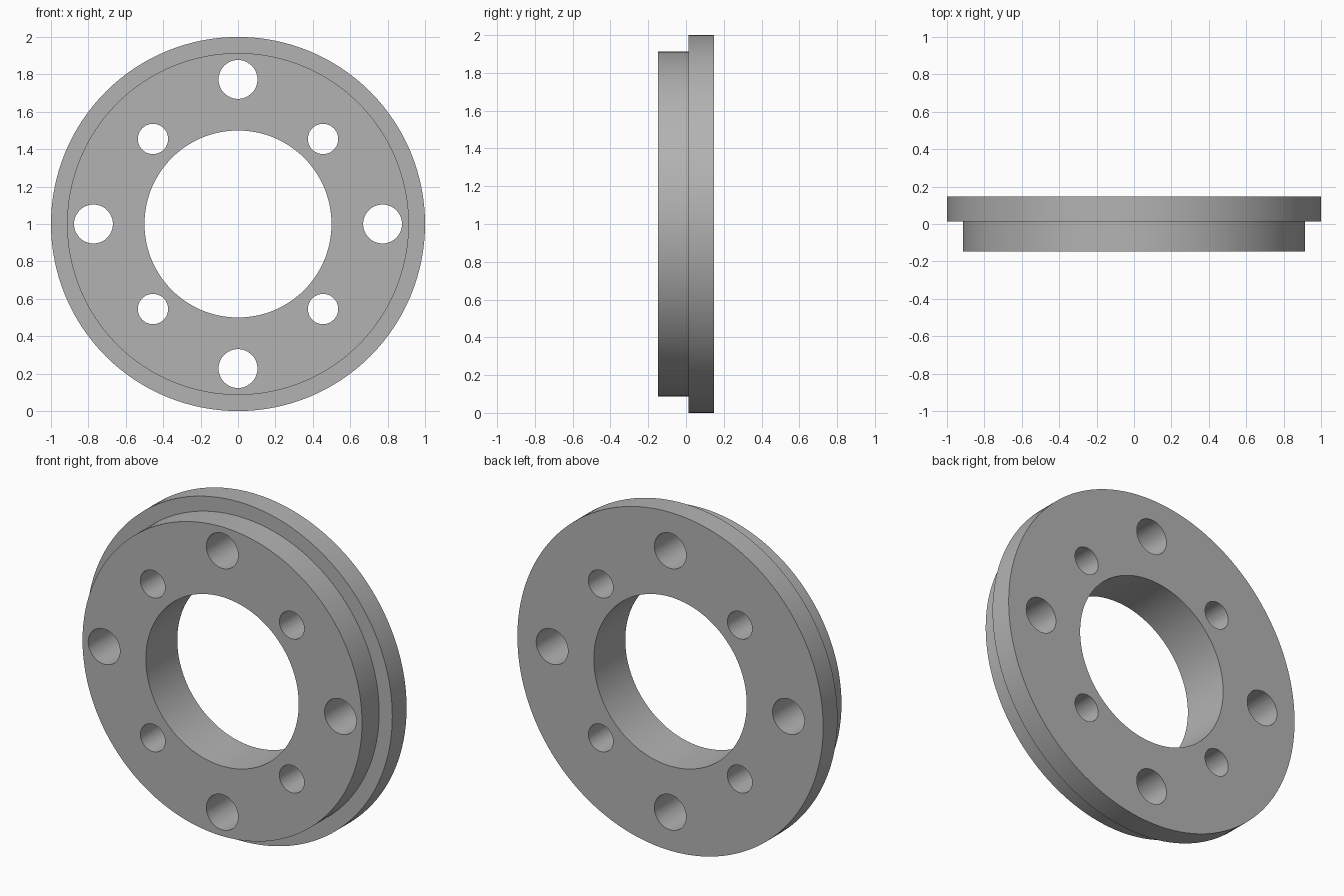
import bpy, bmesh, math
from mathutils import Matrix, Vector

cube = bpy.data.objects.get("Cube")
if cube:
    bpy.data.objects.remove(cube, do_unlink=True)

CENTRE_Z = 1.0
HALF = 0.147        # half thickness of the ring
STEP = 0.013        # depth where the rim begins
SEGMENTS = 128

# Material
grey = bpy.data.materials.new("light_grey")
grey.use_nodes = True
colour = (0.45, 0.45, 0.45, 1)
grey.diffuse_color = colour
grey.node_tree.nodes["Principled BSDF"].inputs["Base Color"].default_value = colour


def make_object(name, bm):
    bmesh.ops.recalc_face_normals(bm, faces=bm.faces)
    mesh = bpy.data.meshes.new(name)
    bm.to_mesh(mesh)
    bm.free()
    mesh.materials.append(grey)
    obj = bpy.data.objects.new(name, mesh)
    bpy.context.collection.objects.link(obj)
    return obj


# Stepped ring: (radius, y) profile revolved about the y axis
profile = [(0.5, -HALF), (0.914, -HALF), (0.914, STEP),
           (1.0, STEP), (1.0, HALF), (0.5, HALF)]
bm = bmesh.new()
points = [bm.verts.new((r, y, CENTRE_Z)) for r, y in profile]
edges = [bm.edges.new((a, b)) for a, b in zip(points, points[1:] + points[:1])]
bmesh.ops.spin(bm, geom=points + edges, cent=(0, 0, CENTRE_Z), axis=(0, 1, 0),
               angle=math.tau, steps=SEGMENTS, use_merge=True)
bmesh.ops.remove_doubles(bm, verts=bm.verts, dist=1e-5)
ring = make_object("flange_ring", bm)

# Cutter: four large holes on the axes, four small ones on the diagonals
bm = bmesh.new()
for i in range(8):
    distance, radius = (0.773, 0.104) if i % 2 == 0 else (0.643, 0.081)
    angle = i * math.tau / 8
    place = Vector((distance * math.cos(angle), 0, CENTRE_Z + distance * math.sin(angle)))
    bmesh.ops.create_cone(bm, cap_ends=True, segments=48, radius1=radius,
                          radius2=radius, depth=1,
                          matrix=Matrix.Translation(place) @ Matrix.Rotation(math.pi / 2, 4, "X"))
cutter = make_object("bolt_hole_cutter", bm)
cutter.hide_render = True

# Drill the holes, then discard the cutter
drill = ring.modifiers.new("bolt_holes", "BOOLEAN")
drill.operation = "DIFFERENCE"
drill.solver = "EXACT"
drill.object = cutter
bpy.ops.object.select_all(action="DESELECT")
ring.select_set(True)
bpy.context.view_layer.objects.active = ring
bpy.ops.object.modifier_apply(modifier=drill.name)
bpy.data.objects.remove(cutter, do_unlink=True)

# Smooth walls with crisp rims
bpy.ops.object.shade_smooth_by_angle(angle=math.radians(30))
